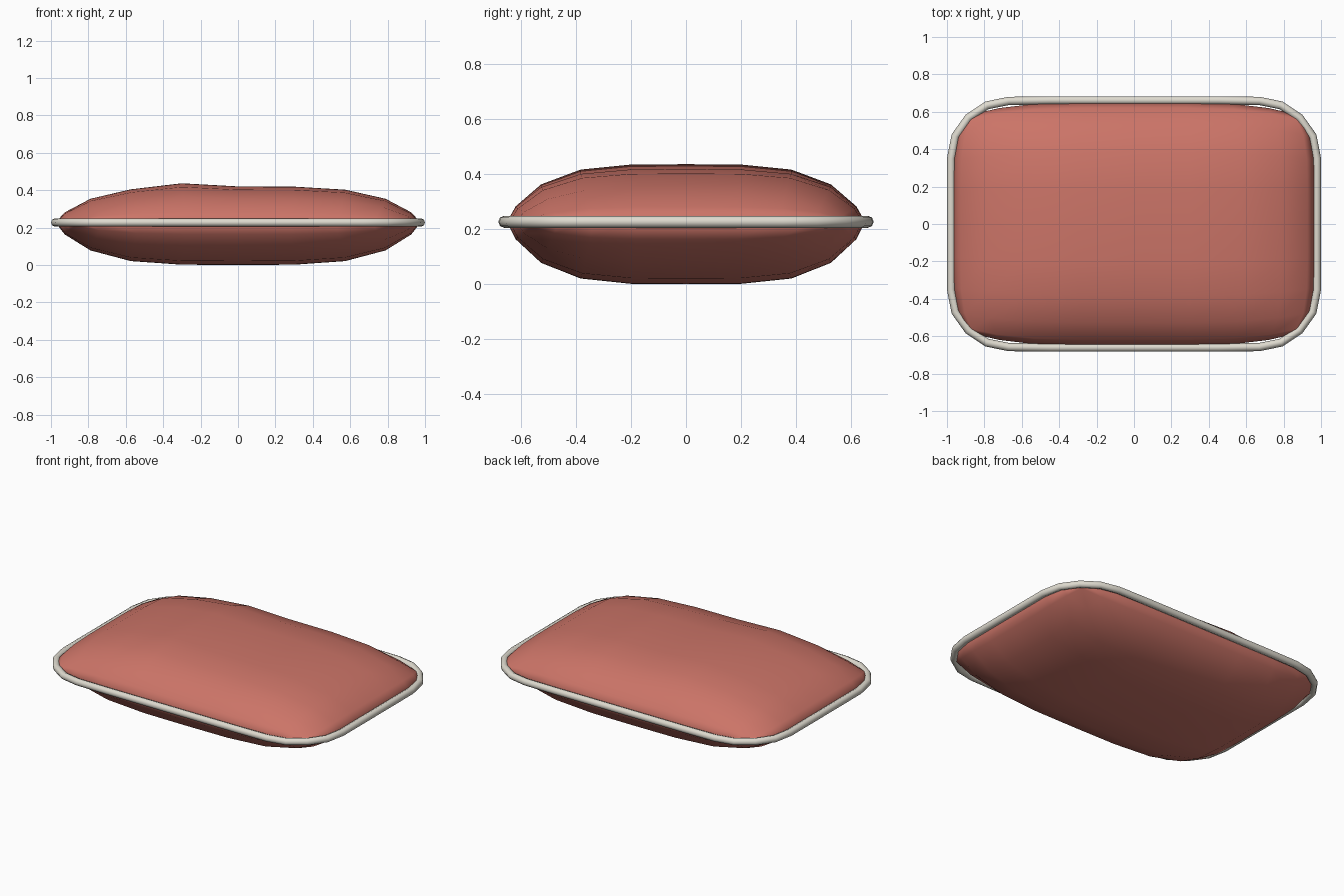
import bpy, bmesh, math

cube = bpy.data.objects.get("Cube")
if cube:
    bpy.data.objects.remove(cube, do_unlink=True)

SEAM_Z = 0.227
STEPS = 10


def material(name, rgb):
    mat = bpy.data.materials.new(name)
    mat.use_nodes = True
    mat.diffuse_color = (*rgb, 1)
    mat.node_tree.nodes["Principled BSDF"].inputs["Base Color"].default_value = (*rgb, 1)
    return mat


def add_object(name, data, mat):
    obj = bpy.data.objects.new(name, data)
    bpy.context.collection.objects.link(obj)
    data.materials.append(mat)
    return obj


def cushion_point(u, v, side):
    """Place a grid point on the plump upper or lower cushion panel."""
    x = 0.975 * u * (1 - 0.087 * v ** 6)
    y = 0.652 * v * (1 - 0.115 * u ** 4)
    puff = max(0, (1 - u ** 4) * (1 - v ** 4)) ** 0.75
    if side > 0:
        ridge = max(0, 1 - abs(u + 0.31) / 0.31) * (1 - v ** 4)
        height = 0.193 * puff + 0.018 * ridge
    else:
        height = -SEAM_Z * puff
    return x, y, SEAM_Z + height


# Cushion body: two domed panels welded along the seam
coral = material("coral fabric", (0.60, 0.175, 0.137))
ticks = [math.sin(math.pi / 2 * (2 * i / STEPS - 1)) for i in range(STEPS + 1)]
bm = bmesh.new()
for side in (1, -1):
    rows = [[bm.verts.new(cushion_point(u, v, side)) for u in ticks] for v in ticks]
    for low, high in zip(rows, rows[1:]):
        for i in range(STEPS):
            bm.faces.new((low[i], low[i + 1], high[i + 1], high[i]))
bmesh.ops.remove_doubles(bm, verts=bm.verts, dist=0.0005)
bmesh.ops.recalc_face_normals(bm, faces=bm.faces)
for face in bm.faces:
    face.smooth = True
mesh = bpy.data.meshes.new("cushion_body")
bm.to_mesh(mesh)
bm.free()
add_object("cushion_body", mesh, coral)

# Piping: a round cord along the seam, mirrored from one corner
cream = material("cream piping", (0.73, 0.70, 0.62))
corner = [(0.978, 0.35), (0.955, 0.47), (0.885, 0.568), (0.787, 0.634), (0.67, 0.658), (0.45, 0.661)]
half = corner + [(-x, y) for x, y in reversed(corner)]
path = half + [(-x, -y) for x, y in half]
curve = bpy.data.curves.new("piping", "CURVE")
curve.dimensions = "3D"
curve.bevel_depth = 0.022
curve.bevel_resolution = 2
spline = curve.splines.new("POLY")
spline.points.add(len(path) - 1)
for point, (x, y) in zip(spline.points, path):
    point.co = (x, y, SEAM_Z, 1)
spline.use_cyclic_u = True
spline.use_smooth = True
add_object("piping", curve, cream)
